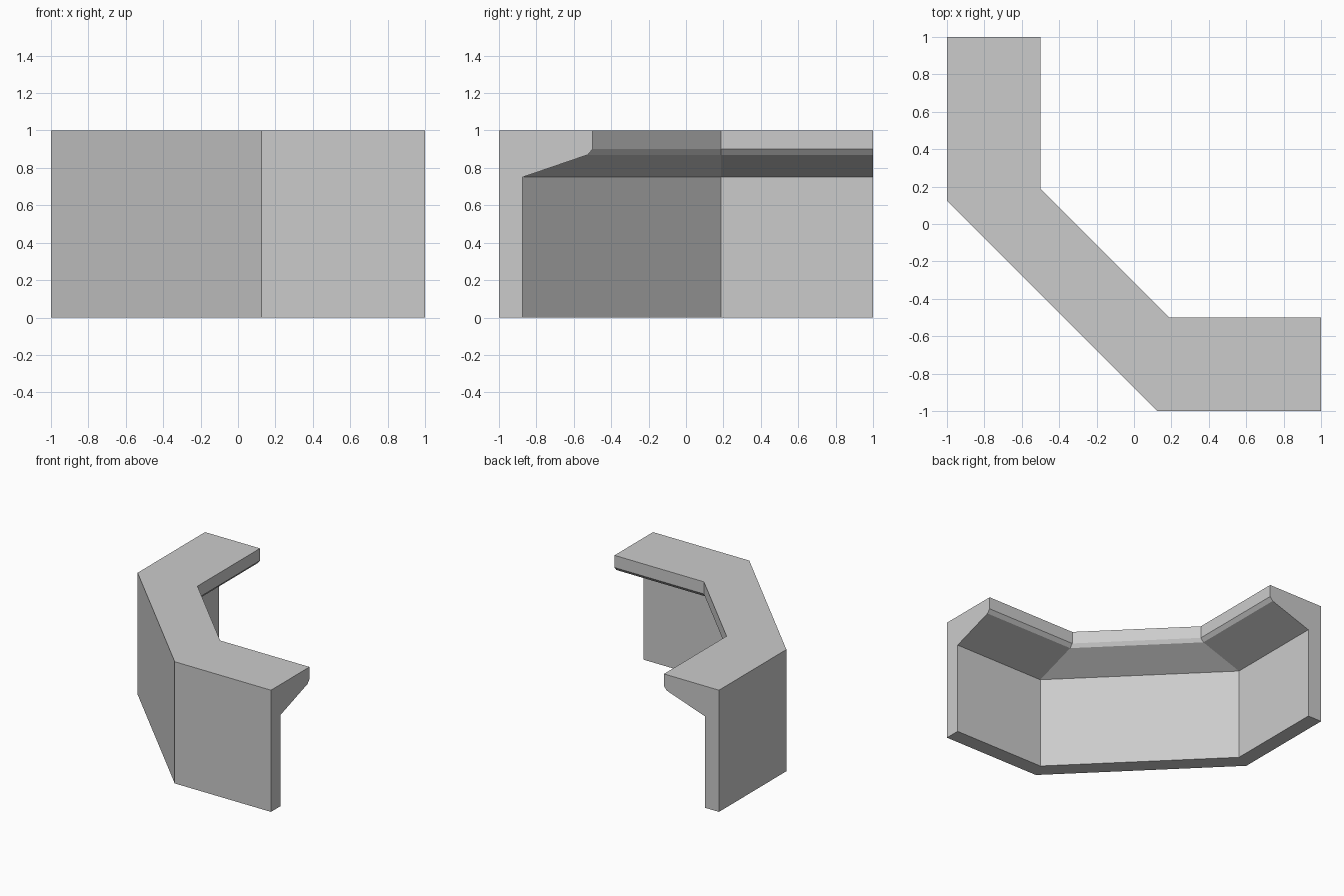
import bpy
import bmesh

if "Cube" in bpy.data.objects:
    bpy.data.objects.remove(bpy.data.objects["Cube"], do_unlink=True)

# Plain grey material
GREY = (0.6, 0.6, 0.6, 1.0)
grey = bpy.data.materials.new("plain grey")
grey.use_nodes = True
grey.diffuse_color = GREY
grey.node_tree.nodes["Principled BSDF"].inputs["Base Color"].default_value = GREY

# Cross-section: depth from outer face, height, position of the bend
PROFILE = [
    (0.0, 0.0, 0.125),
    (0.125, 0.0, 0.1875),
    (0.125, 0.75, 0.1875),
    (0.475, 0.87, 0.1875),
    (0.5, 0.9, 0.1875),
    (0.5, 1.0, 0.1875),
    (0.0, 1.0, 0.125),
]


def sweep_counter(name):
    """Sweep the section along the front, diagonal and side runs."""
    bm = bmesh.new()
    # Front end, front bend, then both mirrored across the diagonal
    front_end = [(1.0, d - 1, z) for d, z, bend in PROFILE]
    front_bend = [(bend, d - 1, z) for d, z, bend in PROFILE]
    side_bend = [(y, x, z) for x, y, z in front_bend]
    side_end = [(y, x, z) for x, y, z in front_end]
    rings = [[bm.verts.new(p) for p in ring]
             for ring in (front_end, front_bend, side_bend, side_end)]
    n = len(PROFILE)
    for a, b in zip(rings, rings[1:]):
        for i in range(n):
            j = (i + 1) % n
            bm.faces.new((a[i], a[j], b[j], b[i]))
    # End caps
    bm.faces.new(rings[0])
    bm.faces.new(rings[-1])
    bmesh.ops.recalc_face_normals(bm, faces=bm.faces)
    mesh = bpy.data.meshes.new(name)
    bm.to_mesh(mesh)
    bm.free()
    mesh.materials.append(grey)
    obj = bpy.data.objects.new(name, mesh)
    bpy.context.collection.objects.link(obj)
    return obj


sweep_counter("angled_counter")
